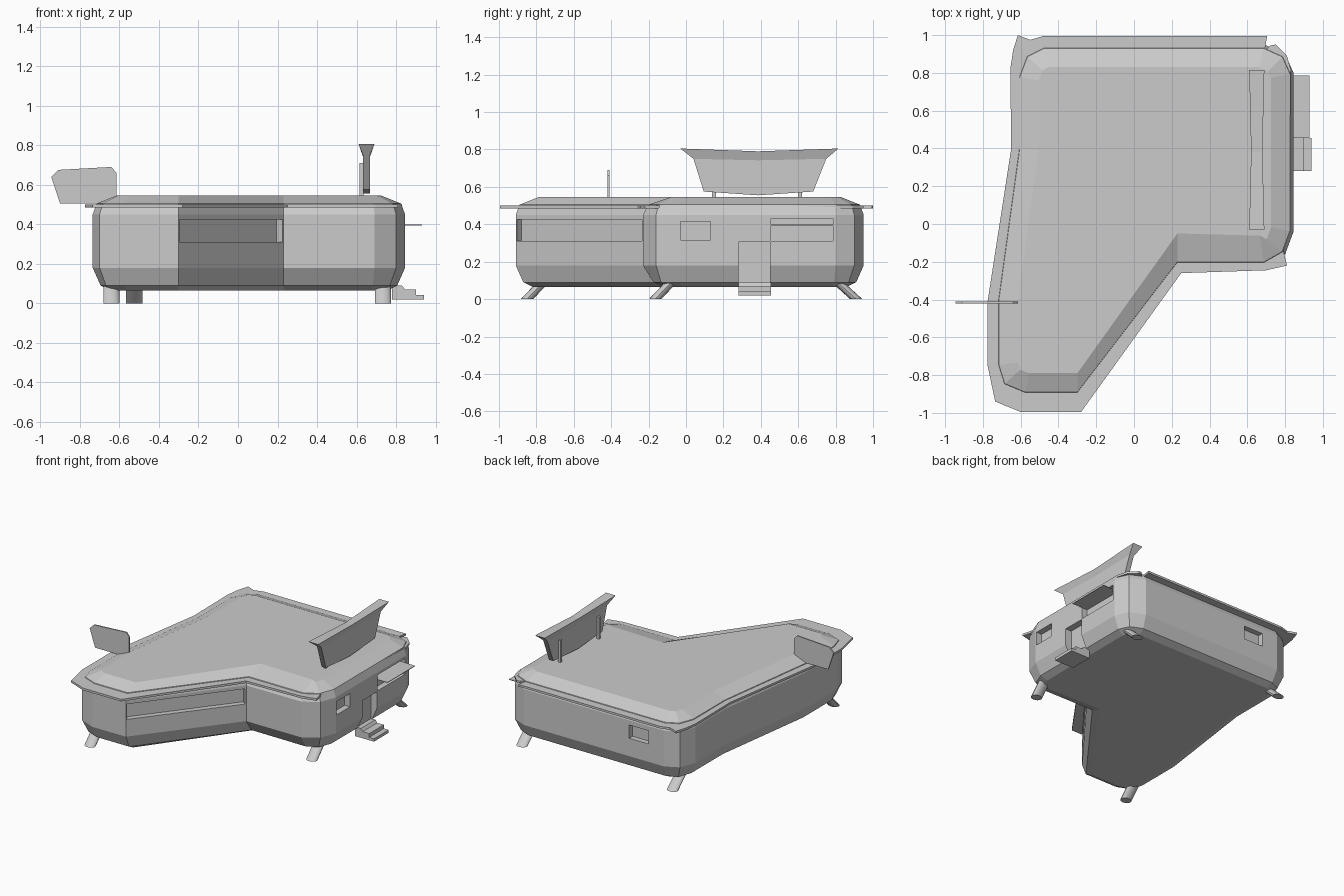
import bpy, bmesh, math
from mathutils import Vector

if "Cube" in bpy.data.objects:
    bpy.data.objects.remove(bpy.data.objects["Cube"])


def loft(name, rings, smooth=False):
    """Closed solid through a stack of equal-length rings."""
    bm = bmesh.new()
    vr = [[bm.verts.new(p) for p in r] for r in rings]
    n = len(vr[0])
    for a, b in zip(vr, vr[1:]):
        for i in range(n):
            bm.faces.new((a[i], a[(i + 1) % n], b[(i + 1) % n], b[i]))
    bm.faces.new(vr[0][::-1])
    bm.faces.new(vr[-1])
    bmesh.ops.recalc_face_normals(bm, faces=bm.faces[:])
    me = bpy.data.meshes.new(name)
    bm.to_mesh(me)
    bm.free()
    ob = bpy.data.objects.new(name, me)
    bpy.context.collection.objects.link(ob)
    if smooth:
        bpy.ops.object.select_all(action='DESELECT')
        ob.select_set(True)
        bpy.context.view_layer.objects.active = ob
        bpy.ops.object.shade_smooth_by_angle(angle=math.radians(35))
    return ob


def box(name, x0, x1, y0, y1, z0, z1):
    pts = [(x0, y0), (x1, y0), (x1, y1), (x0, y1)]
    return loft(name, [[(x, y, z) for x, y in pts] for z in (z0, z1)])


def cut(target, cutter):
    m = target.modifiers.new("cut", 'BOOLEAN')
    m.operation, m.solver, m.object = 'DIFFERENCE', 'EXACT', cutter
    bpy.context.view_layer.objects.active = target
    bpy.ops.object.modifier_apply(modifier=m.name)
    bpy.data.objects.remove(cutter)


# body: bent footprint, lofted with a tucked base and domed roof edge
foot = [(-.58, -.91), (-.30, -.91), (.23, -.23), (.69, -.23), (.80, -.16),
        (.845, -.04), (.845, .80), (.80, .90), (.69, .95), (-.48, .95),
        (-.58, .90), (-.625, .78), (-.625, .40), (-.735, -.40),
        (-.735, -.75), (-.70, -.86)]
fixed = {1: (0, 1), 2: (0, 1.5), 3: (-.2, 1.4)}
inward = []
for i in range(len(foot)):
    p, q, r = (Vector(foot[(i + k) % len(foot)]) for k in (-1, 0, 1))
    a, b = (q - p).normalized(), (r - q).normalized()
    na, nb = Vector((-a.y, a.x)), Vector((-b.y, b.x))
    inward.append(Vector(fixed[i]) if i in fixed else (na + nb) / (1 + na.dot(nb)))
levels = [(.065, .09), (.09, .04), (.18, 0), (.45, 0), (.505, .02), (.545, .12)]
body = loft("body", [[(p[0] + d.x * k, p[1] + d.y * k, z)
                      for p, d in zip(foot, inward)] for z, k in levels])

# recessed windows and door
cut(body, box("cutter", .80, .95, -.03, .13, .315, .415))
cut(body, box("cutter", .80, .95, .455, .785, .31, .43))
cut(body, box("cutter", .795, .95, .28, .45, .09, .305))
cut(body, box("cutter", -.35, -.19, .91, 1.0, .315, .415))
long_cut = box("cutter", -.423, .423, -.1, .04, .31, .425)
long_cut.location = (-.035, -.57, 0)
long_cut.rotation_euler.z = math.atan2(.68, .53)
bpy.context.view_layer.update()
cut(body, long_cut)

# thin overhanging eave
eave = [(-.60, -.995), (-.28, -.995), (.25, -.26), (.70, -.245), (.81, -.22),
        (.79, -.14), (.82, -.04), (.83, .82), (.81, .89), (.75, .95),
        (.72, .945), (.69, .91), (.705, .995), (-.48, .995), (-.55, .975),
        (-.615, 1.0), (-.64, .92), (-.655, .82), (-.65, .40),
        (-.775, -.41), (-.775, -.75), (-.735, -.94)]
loft("eave", [[(x, y, z) for x, y in eave] for z in (.484, .5)])

# splayed legs
for name, x, y0, y1 in [("front_left_leg", -.64, -.85, -.755), ("front_right_leg", .733, -.165, -.07),
                        ("back_left_leg", -.525, .91, .80), ("back_right_leg", .733, .91, .80)]:
    rings = []
    for y, z in ((y0, 0), (y1, .1)):
        rings.append([(x + .041 * math.cos(t * math.pi / 8), y + .033 * math.sin(t * math.pi / 8), z)
                      for t in range(16)])
    loft(name, rings, True)

# entry steps and serving flap
prof = [(.78, .02), (.94, .02), (.94, .042), (.90, .042), (.90, .07), (.845, .07), (.83, .09), (.78, .09)]
loft("steps", [[(x, y, z) for x, z in prof] for y in (.28, .455)])
box("window_flap", .80, .93, .455, .785, .394, .398)

# roof sign: three columns of a flared panel
cols = [[(.095, .575, .018), (.04, .75, .018), (-.03, .805, .04)],
        [(.385, .555, .018), (.385, .742, .018), (.385, .79, .03)],
        [(.68, .575, .018), (.75, .75, .018), (.815, .805, .04)]]
loft("roof_sign", [[(.65 - w, y, z) for y, z, w in c] + [(.65 + w, y, z) for y, z, w in c[::-1]]
                   for c in cols])
for y in (.15, .61):
    box("sign_post", .615, .635, y - .01, y + .01, .52, .71)

# side sign plate
plate = [(-.90, .505), (-.64, .505), (-.615, .545), (-.615, .66), (-.64, .69), (-.91, .675), (-.945, .64)]
loft("side_sign", [[(x, y, z) for x, z in plate] for y in (-.42, -.41)])
